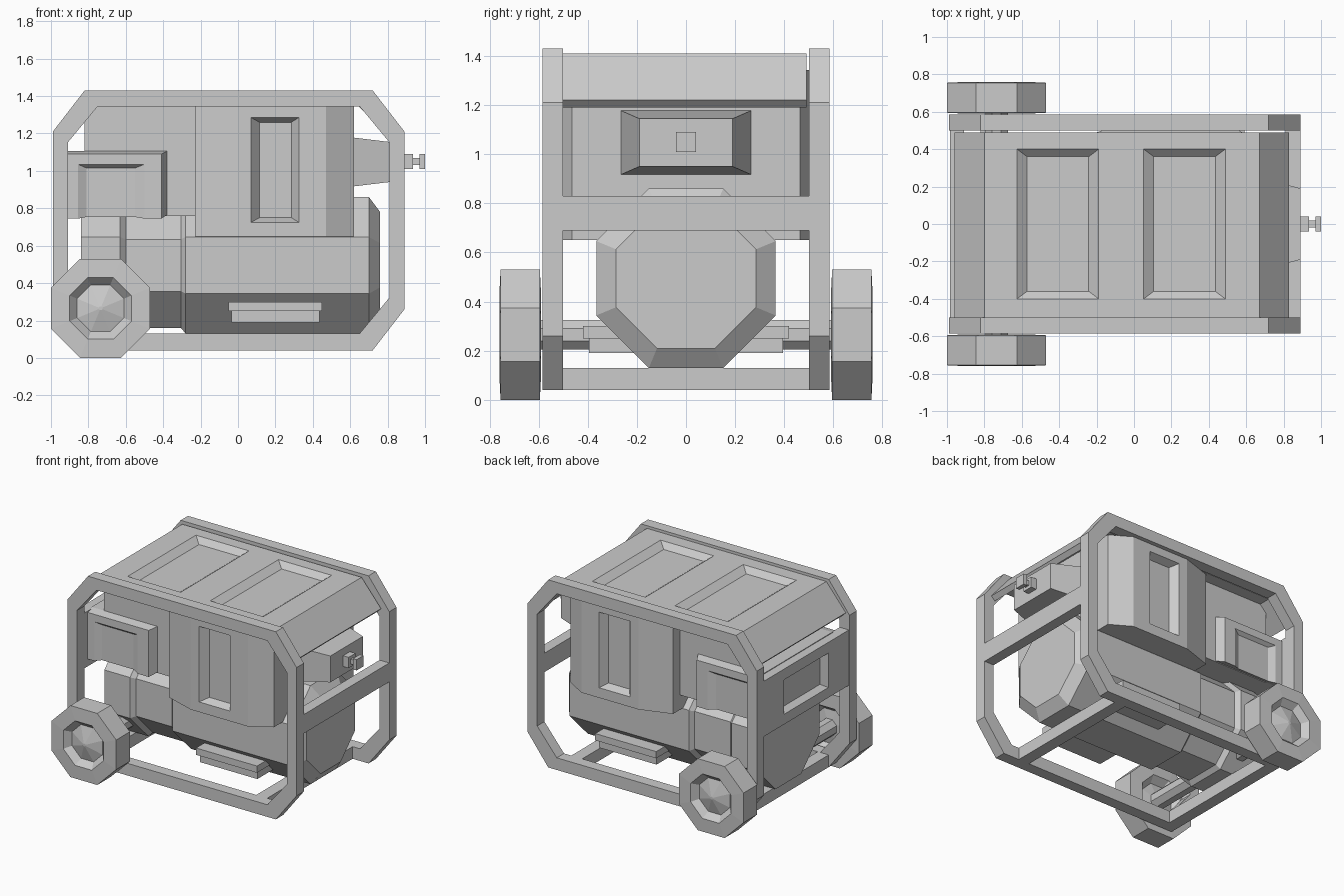
import bpy, bmesh, math
from mathutils import Vector

if "Cube" in bpy.data.objects:
    bpy.data.objects.remove(bpy.data.objects["Cube"])


def loft(name, loops, closed=False):
    """Skin a stack of equal-length point loops; cap the ends or close into a ring."""
    bm = bmesh.new()
    rows = [[bm.verts.new(p) for p in loop] for loop in loops]
    n = len(rows[0])
    pairs = list(zip(rows, rows[1:]))
    if closed:
        pairs.append((rows[-1], rows[0]))
    else:
        bm.faces.new(rows[0])
        bm.faces.new(rows[-1])
    for a, b in pairs:
        for i in range(n):
            j = (i + 1) % n
            bm.faces.new((a[i], a[j], b[j], b[i]))
    bmesh.ops.recalc_face_normals(bm, faces=bm.faces)
    me = bpy.data.meshes.new(name)
    bm.to_mesh(me)
    bm.free()
    ob = bpy.data.objects.new(name, me)
    bpy.context.collection.objects.link(ob)
    return ob


def put(axis, h, pts):
    """Place 2D points at height h along an axis (remaining axes keep x, y, z order)."""
    out = []
    for p in pts:
        q = list(p)
        q.insert("xyz".index(axis), h)
        out.append(Vector(q))
    return out


def rect(a0, a1, b0, b1):
    return [(a0, b0), (a1, b0), (a1, b1), (a0, b1)]


def box(name, x0, x1, y0, y1, z0, z1):
    return loft(name, [put("z", z, rect(x0, x1, y0, y1)) for z in (z0, z1)])


def octagon(axis, h, apothem, ca, cb):
    r = apothem / math.cos(math.pi / 8)
    angles = [math.pi / 8 + i * math.pi / 4 for i in range(8)]
    return put(axis, h, [(ca + r * math.cos(t), cb + r * math.sin(t)) for t in angles])


def recess(ob, axis, surface, floor, outer, inner):
    """Cut a tapered pocket from the surface level down to the floor level."""
    k = 0.02 / abs(surface - floor)
    over = [o + (o - i) * k for o, i in zip(outer, inner)]
    big = surface + (surface - floor) * k
    cut = loft("cutter", [put(axis, big, rect(*over)), put(axis, floor, rect(*inner))])
    cut.hide_render = True
    m = ob.modifiers.new("recess", "BOOLEAN")
    m.operation, m.solver, m.object = "DIFFERENCE", "EXACT", cut
    bpy.context.view_layer.objects.active = ob
    bpy.ops.object.modifier_apply(modifier=m.name)
    bpy.data.objects.remove(cut)


def chamfered(x0, x1, z0, z1, cx, cz):
    return [(x0 + cx, z0), (x1 - cx, z0), (x1, z0 + cz), (x1, z1 - cz),
            (x1 - cx, z1), (x0 + cx, z1), (x0, z1 - cz), (x0, z0 + cz)]


# Side frames and wheels
outer = chamfered(-0.99, 0.89, 0.04, 1.43, 0.17, 0.22)
inner = chamfered(-0.91, 0.81, 0.13, 1.345, 0.16, 0.193)
for s, side in ((-1, "front"), (1, "back")):
    loft(side + "_frame", [put("y", s * y, p) for y, p in
         ((0.50, outer), (0.585, outer), (0.585, inner), (0.50, inner))], closed=True)
    loft(side + "_wheel", [octagon("y", s * y, r, -0.735, 0.265) for r, y in
         ((0.01, 0.62), (0.125, 0.64), (0.165, 0.59), (0.265, 0.595),
          (0.265, 0.755), (0.165, 0.76), (0.125, 0.715), (0.01, 0.75))])
loft("axle", [octagon("y", y, 0.06, -0.735, 0.265) for y in (-0.63, 0.63)])

# Cross bars
for name, x0, x1, z0, z1 in (("right_bar", 0.81, 0.89, 0.69, 0.83),
                             ("bottom_right_bar", 0.50, 0.59, 0.04, 0.13),
                             ("bottom_left_bar", -0.82, -0.73, 0.04, 0.13)):
    box(name, x0, x1, -0.505, 0.505, z0, z1)

# End plate with a pocket
plate = box("end_plate", -0.985, -0.91, -0.505, 0.505, 0.69, 1.10)
recess(plate, "x", -0.985, -0.94, (-0.26, 0.26, 0.765, 1.02), (-0.225, 0.225, 0.79, 0.995))

# Bent roof plate with two pockets
roof = loft("roof", [put("y", y, [(-0.96, 1.22), (-0.80, 1.41), (0.67, 1.41), (0.83, 1.22),
                                  (0.80, 1.19), (0.64, 1.35), (-0.77, 1.35), (-0.93, 1.19)])
                     for y in (-0.50, 0.49)])
for x in (-0.407, 0.27):
    recess(roof, "z", 1.41, 1.37, (x - 0.218, x + 0.218, -0.40, 0.40),
           (x - 0.165, x + 0.165, -0.36, 0.36))

# Motor drum
loft("motor_drum", [octagon("x", x, r, 0, 0.495) for x, r in
     ((-0.84, 0.365), (-0.63, 0.365), (-0.60, 0.335), (-0.305, 0.335),
      (-0.28, 0.365), (0.70, 0.365), (0.76, 0.285))])

# Housing with bulging sides and a recessed panel on each side
half = [(-0.23, 0.48), (0.0, 0.555), (0.47, 0.555), (0.62, 0.465)]
plan = half + [(x, -y) for x, y in reversed(half)]
housing = loft("housing", [put("z", z, plan) for z in (0.65, 1.344)])
for s in (-1, 1):
    recess(housing, "y", s * 0.555, s * 0.50, (0.07, 0.325, 0.725, 1.285),
           (0.115, 0.285, 0.75, 1.26))
box("rear_housing", -0.82, -0.22, -0.40, 0.40, 0.76, 1.36)

# Filter box with shallow side pockets
wide, slim = rect(-0.92, -0.38, 0.765, 1.105), rect(-0.92, -0.41, 0.745, 1.09)
filt = loft("filter_box", [put("y", y, p) for y, p in
            ((-0.46, slim), (-0.40, wide), (0.40, wide), (0.46, slim))])
for s in (-1, 1):
    recess(filt, "y", s * 0.46, s * 0.435, (-0.855, -0.50, 0.60, 1.035),
           (-0.81, -0.55, 0.60, 1.015))

# Exhaust and its knob
loft("exhaust", [put("x", 0.60, rect(-0.27, 0.27, 0.915, 1.18)),
                 put("x", 0.89, rect(-0.19, 0.19, 0.95, 1.145))])
for name, x0, x1, r in (("knob_base", 0.88, 0.935, 0.04), ("knob_stem", 0.93, 0.975, 0.018),
                        ("knob_cap", 0.97, 1.0, 0.04)):
    box(name, x0, x1, -r, r, 1.05 - r, 1.05 + r)

# Mounting feet under the drum
box("upper_mount", -0.05, 0.45, -0.42, 0.42, 0.25, 0.30)
box("lower_mount", -0.035, 0.435, -0.395, 0.395, 0.19, 0.25)
